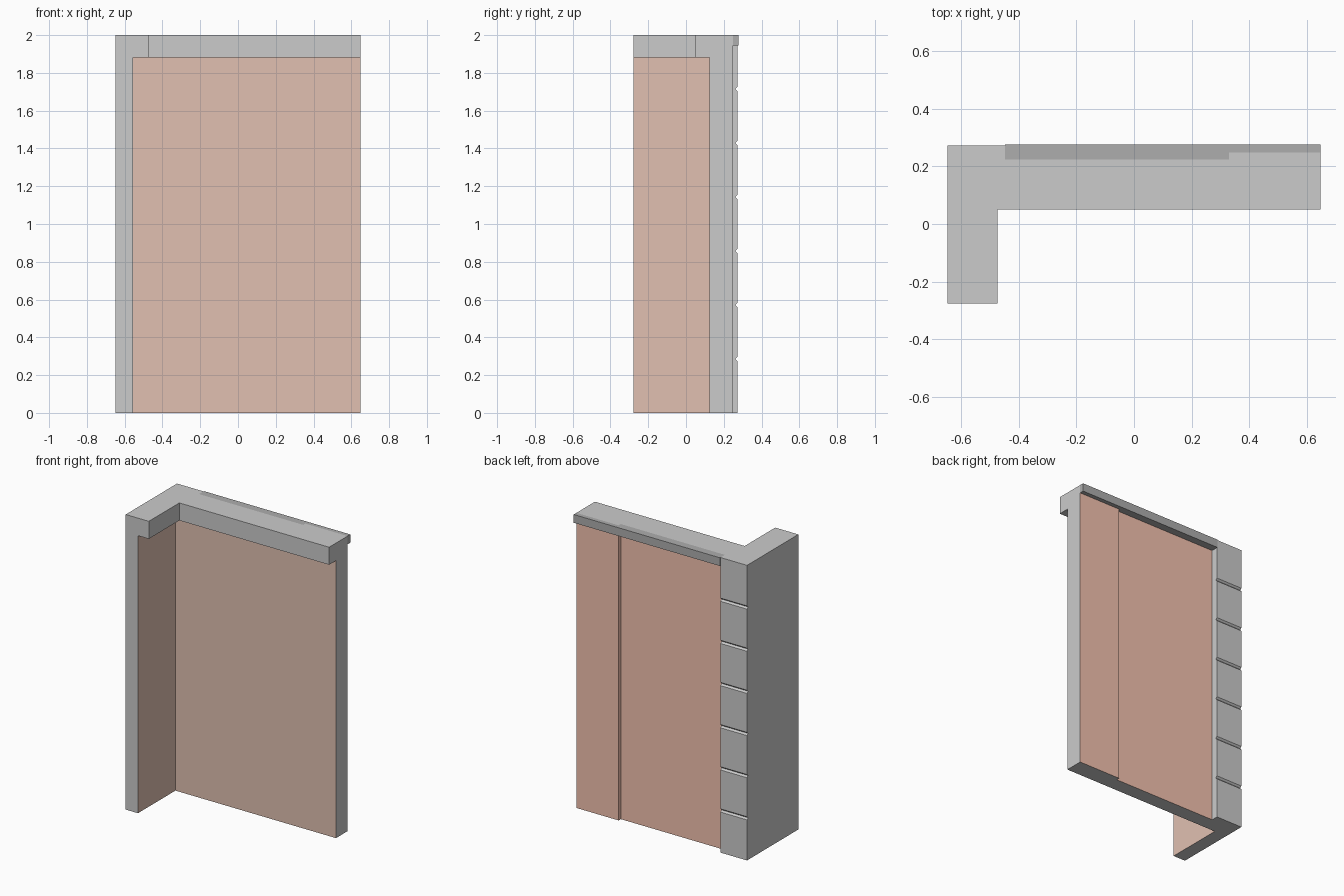
import bpy, bmesh
from mathutils import Matrix

if "Cube" in bpy.data.objects:
    bpy.data.objects.remove(bpy.data.objects["Cube"])

X, Y, TOP = 0.648, 0.277, 2.0
INNER_X, INNER_Y, CEIL = -0.556, 0.124, 1.881    # room-side wall faces and cap underside
QUOIN_X, QUOIN_Y = -0.449, 0.272                 # corner block column
STEP_X, PANEL_Y, PIER_Y = 0.331, 0.225, 0.248    # recessed panel and raised pier


def material(name, rgb):
    m = bpy.data.materials.new(name)
    m.diffuse_color = (*rgb, 1)
    m.use_nodes = True
    m.node_tree.nodes["Principled BSDF"].inputs["Base Color"].default_value = m.diffuse_color
    return m


def prism(name, pts, lo, hi, axis='Z'):
    """Extrude a profile along z (points are x, y) or along x (points are y, z)."""
    bm = bmesh.new()
    to3d = (lambda p, t: (p[0], p[1], t)) if axis == 'Z' else (lambda p, t: (t, p[0], p[1]))
    a = [bm.verts.new(to3d(p, lo)) for p in pts]
    b = [bm.verts.new(to3d(p, hi)) for p in pts]
    n = len(pts)
    bm.faces.new(a[::-1])
    bm.faces.new(b)
    for i in range(n):
        j = (i + 1) % n
        bm.faces.new((a[i], a[j], b[j], b[i]))
    bmesh.ops.recalc_face_normals(bm, faces=bm.faces)
    me = bpy.data.meshes.new(name)
    bm.to_mesh(me)
    bm.free()
    ob = bpy.data.objects.new(name, me)
    bpy.context.collection.objects.link(ob)
    return ob


def cut(ob, cutter):
    mod = ob.modifiers.new("cut", 'BOOLEAN')
    mod.operation, mod.solver, mod.object = 'DIFFERENCE', 'EXACT', cutter
    bpy.context.view_layer.objects.active = ob
    bpy.ops.object.modifier_apply(modifier=mod.name)
    bpy.data.objects.remove(cutter)


# L-shaped wall with cap outline, corner column and stepped back
wall = prism("corner_wall", [
    (-X, -Y), (-0.475, -Y), (-0.475, 0.05), (X, 0.05), (X, PIER_Y),
    (STEP_X, PIER_Y), (STEP_X, PANEL_Y), (QUOIN_X, PANEL_Y),
    (QUOIN_X, QUOIN_Y), (-X, QUOIN_Y)], 0, TOP)

# Hollow the room side below the cap
cut(wall, prism("room_cutter", [
    (INNER_X, -1), (1, -1), (1, INNER_Y), (INNER_X, INNER_Y)], -1, CEIL))

# Joints between the seven corner blocks
for i in range(1, 7):
    z = TOP * i / 7
    cut(wall, prism("joint_cutter", [
        (QUOIN_Y - 0.011, z), (QUOIN_Y + 0.011, z - 0.022),
        (QUOIN_Y + 0.011, z + 0.022)], -1, QUOIN_X + 0.1, 'X'))

# Paint the plaster faces
me = wall.data
me.materials.clear()
for m in (material("stone", (0.6, 0.6, 0.6)),
          material("inner_plaster", (0.75, 0.53, 0.44)),
          material("outer_plaster", (0.9, 0.54, 0.43))):
    me.materials.append(m)
for f in me.polygons:
    n, c = f.normal, f.center
    near = lambda a, b: abs(a - b) < 0.003
    f.material_index = 0
    if (n.y < -0.9 and near(c.y, INNER_Y)) or (n.x > 0.9 and near(c.x, INNER_X)):
        f.material_index = 1
    elif (n.y > 0.9 and (near(c.y, PANEL_Y) or near(c.y, PIER_Y))) or \
            (n.x < -0.9 and near(c.x, STEP_X)):
        f.material_index = 2

# Darker moulding along the top of the outer face
cornice = prism("cornice", [
    (QUOIN_X, PANEL_Y), (STEP_X, PANEL_Y), (STEP_X, PIER_Y), (X, PIER_Y),
    (X, Y), (QUOIN_X, Y)], 1.944, TOP)
cornice.data.materials.append(material("dark_stone", (0.42, 0.42, 0.42)))
